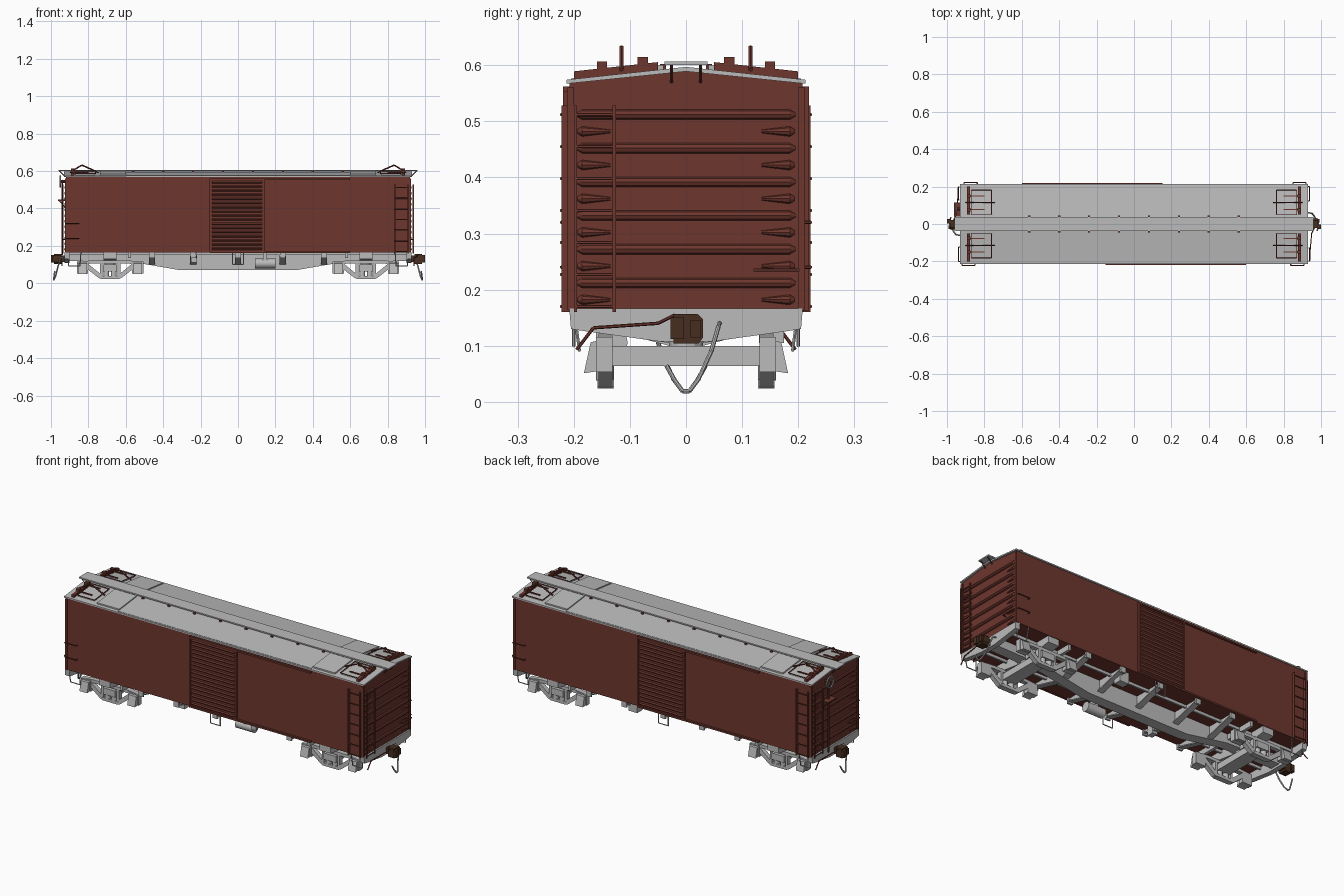
import bpy, bmesh, math
from mathutils import Vector, Matrix

if "Cube" in bpy.data.objects:
    bpy.data.objects.remove(bpy.data.objects["Cube"])


def material(name, r, g, b):
    m = bpy.data.materials.new(name)
    m.diffuse_color = (r, g, b, 1)
    m.use_nodes = True
    m.node_tree.nodes["Principled BSDF"].inputs["Base Color"].default_value = m.diffuse_color
    return m


RED = material("oxide red", 0.155, 0.037, 0.027)
GREY = material("light grey", 0.5, 0.5, 0.5)
BROWN = material("rust brown", 0.062, 0.027, 0.014)

MIRX = Matrix.Diagonal((-1, 1, 1, 1))
MIRY = Matrix.Diagonal((1, -1, 1, 1))
COPIES = {"": [], "x": [MIRX], "y": [MIRY], "rot": [MIRX @ MIRY], "xy": [MIRX, MIRY, MIRX @ MIRY]}


class Part:
    """Collects primitives into one mesh, then repeats them by symmetry."""
    def __init__(self, name, mat):
        self.name, self.mat, self.bm = name, mat, bmesh.new()

    def prism(self, axis, pts, a, b):
        # axis x: points are (y, z); axis y: points are (x, z)
        put = (lambda p, t: (t, p[0], p[1])) if axis == "x" else (lambda p, t: (p[0], t, p[1]))
        lo = [self.bm.verts.new(put(p, a)) for p in pts]
        hi = [self.bm.verts.new(put(p, b)) for p in pts]
        self.bm.faces.new(lo)
        self.bm.faces.new(hi[::-1])
        for i in range(len(pts)):
            j = (i + 1) % len(pts)
            self.bm.faces.new((lo[i], hi[i], hi[j], lo[j]))

    def box(self, x0, x1, y0, y1, z0, z1):
        self.prism("x", [(y0, z0), (y1, z0), (y1, z1), (y0, z1)], x0, x1)

    def cone(self, p, q, r0, r1, n=8):
        p, q = Vector(p), Vector(q)
        d = q - p
        m = Matrix.Translation((p + q) / 2) @ d.to_track_quat("Z", "Y").to_matrix().to_4x4()
        bmesh.ops.create_cone(self.bm, cap_ends=True, segments=n, radius1=r0, radius2=r1,
                              depth=d.length, matrix=m)

    def rod(self, pts, r=0.003, n=6):
        for p, q in zip(pts, pts[1:]):
            self.cone(p, q, r, r, n)

    def done(self, sym="", smooth=False):
        src = self.bm.copy()
        for mat in COPIES[sym]:
            c = src.copy()
            c.transform(mat)
            tmp = bpy.data.meshes.new("tmp")
            c.to_mesh(tmp)
            self.bm.from_mesh(tmp)
            bpy.data.meshes.remove(tmp)
        bmesh.ops.recalc_face_normals(self.bm, faces=self.bm.faces)
        me = bpy.data.meshes.new(self.name)
        self.bm.to_mesh(me)
        me.materials.append(self.mat)
        ob = bpy.data.objects.new(self.name, me)
        bpy.context.collection.objects.link(ob)
        if smooth:
            me.shade_smooth()
            me.set_sharp_from_angle(angle=math.radians(40))


def roof_z(y):
    return 0.597 - 0.11 * abs(y)


def slab(part, x0, x1, y0, y1, lo, hi):
    # plate lying on the roof slope
    part.prism("x", [(y0, roof_z(y0) + lo), (y1, roof_z(y1) + lo),
                     (y1, roof_z(y1) + hi), (y0, roof_z(y0) + hi)], x0, x1)


# Car body and roof
p = Part("body", RED)
p.prism("x", [(-.208, .165), (.208, .165), (.208, .571), (0, .592), (-.208, .571)], -.92, .92)
p.done()
p = Part("roof", GREY)
p.prism("x", [(-.213, .567), (-.213, .574), (0, .597), (.213, .574), (.213, .567), (0, .589)], -.93, .93)
p.done()
p = Part("roof_panels", GREY)
slab(p, -.6, .6, .04, .205, -.002, .002)
for s in (-1, 1):
    slab(p, min(s * .6, s * .737), max(s * .6, s * .737), .04, .195, -.002, .008)
p.done("y")
p = Part("running_board", GREY)
p.box(-.96, .96, -.038, .038, .6, .607)
p.done()
p = Part("running_board_brackets", RED)
for x in (.08, .24, .4, .56):
    p.box(x - .006, x + .006, .036, .046, .59, .602)
p.rod([(.955, .026, .602), (.925, .026, .57)])
p.done("xy")

# Roof hatches and their latch gear
p = Part("hatch_lids", GREY)
slab(p, .765, .868, .055, .178, -.002, .007)
p.done("xy")
p = Part("hatch_gear", RED)
slab(p, .876, .892, .05, .2, -.002, .014)
for y in (.077, .15):
    z = roof_z(y)
    p.box(.874, .894, y - .009, y + .009, z, z + .026)
    p.box(.8, .88, y - .003, y + .003, z + .008, z + .014)
ring = [(x, y, roof_z(y) + .009) for x, y in ((.762, .052), (.87, .052), (.87, .182), (.762, .182), (.762, .052))]
p.rod(ring, .0025)
p.rod([(.9, .115, .592), (.835, .115, .632), (.745, .115, .592)], .004)
p.done("xy")

# Corrugated ends: long ribs and tapered darts between them
p = Part("end_ribs", RED)
for i in range(6):
    z = .512 - .06 * i
    p.cone((.92, -.185, z), (.92, .185, z), .009, .009)
    for s in (-1, 1):
        p.cone((.92, s * .185, z), (.92, s * .195, z), .009, .003)
        p.cone((.92, s * .185, z - .03), (.92, s * .135, z - .03), .009, .003)
        p.cone((.92, s * .185, z - .03), (.92, s * .193, z - .03), .009, .004)
p.done("x", True)
p = Part("corner_posts", RED)
p.box(.912, .926, .2, .212, .165, .56)
p.done("xy")

# Ladders and grab irons
p = Part("ladders", RED)
for y in (-.197, -.128):
    p.box(.934, .94, y - .003, y + .003, .16, .528)
for x in (.838, .908):
    p.box(x - .003, x + .003, -.222, -.208, .16, .528)
for i in range(7):
    z = .512 - .057 * i
    p.rod([(.938, -.197, z), (.938, -.128, z)])
    p.rod([(.838, -.222, z), (.908, -.222, z)])
p.done("rot")
p = Part("grab_irons", RED)
for z in (.24, .32):
    p.rod([(-.92, -.205, z), (-.92, -.222, z), (-.85, -.222, z), (-.85, -.205, z)])
p.rod([(.92, .122, .235), (.938, .122, .235), (.938, .2, .235), (.92, .2, .235)])
p.done("rot")

# Sliding doors with tracks
p = Part("side_doors", RED)
p.box(-.15, .14, -.214, -.206, .168, .56)
for i in range(17):
    z = .185 + i * .0222
    p.prism("x", [(-.213, z - .007), (-.219, z), (-.213, z + .007)], -.138, .128)
for x in (-.147, .137):
    p.box(x - .005, x + .005, -.219, -.207, .168, .56)
p.done("rot")
p = Part("door_tracks", RED)
p.box(-.15, .6, -.219, -.206, .552, .562)
p.box(-.15, .6, -.219, -.206, .163, .172)
p.done("rot")

# Underframe
p = Part("centre_sill", GREY)
p.prism("y", [(-.91, .165), (.91, .165), (.91, .12), (.57, .115), (.31, .07),
              (-.31, .07), (-.57, .115), (-.91, .12)], -.03, .03)
p.done()
p = Part("crossbearers", GREY)
for x in (-.46, -.24, 0, .24, .46):
    p.prism("x", [(.03, .166), (.2, .166), (.2, .145), (.03, .1)], x - .005, x + .005)
    p.prism("x", [(.03, .106), (.2, .151), (.2, .145), (.03, .1)], x - .017, x + .017)
    p.box(x - .015, x + .015, .195, .206, .135, .166)
for x in (-.58, .58):
    p.box(x - .008, x + .008, .03, .204, .135, .166)
p.done("y")
p = Part("body_bolsters", GREY)
p.prism("x", [(.03, .166), (.205, .166), (.205, .13), (.17, .125), (.03, .105)], .65, .718)
p.done("xy")
p = Part("end_sills", GREY)
p.prism("x", [(-.208, .166), (.208, .166), (.205, .13), (.18, .126), (.05, .108),
              (-.05, .108), (-.18, .126), (-.205, .13)], .9, .928)
p.done("x")
p = Part("stringers", GREY)
p.box(-.9, .9, .108, .118, .15, .166)
p.done("y")
p = Part("air_tank", GREY)
p.rod([(.09, -.13, .106), (.2, -.13, .106)], .026, 16)
p.box(.135, .155, -.15, -.11, .12, .166)
p.done("", True)
p = Part("brake_valves", GREY)
p.box(.18, .235, .13, .175, .105, .166)
p.box(-.25, -.22, -.16, -.12, .11, .166)
p.done()

# Trucks: open side frames, journal boxes, springs, cross beam
T = .684
p = Part("truck_frames", GREY)
p.prism("y", [(T - .17, .1), (T - .1, .105), (T + .1, .105), (T + .17, .1), (T + .175, .115),
              (T + .1, .122), (T - .1, .122), (T - .175, .115)], .131, .156)
p.box(T - .05, T + .05, .128, .158, .024, .04)
for s in (-1, 1):
    p.prism("y", [(T + s * .045, .024), (T + s * .06, .028), (T + s * .14, .09),
                  (T + s * .12, .106), (T + s * .045, .045)], .131, .156)
    p.box(T + s * .048 - .007, T + s * .048 + .007, .131, .156, .03, .115)
    x = T + s * .148
    p.box(x - .03, x + .03, .131, .16, .053, .116)
    p.prism("x", [(.155, .055), (.182, .051), (.17, .106), (.155, .11)], x - .024, x + .024)
p.done("xy")
p = Part("truck_springs", GREY)
for s in (-1, 1):
    p.rod([(T + s * .02, .144, .038), (T + s * .02, .144, .068)], .016, 10)
p.done("xy", True)
p = Part("truck_bolsters", GREY)
p.box(T - .038, T + .038, -.165, .165, .064, .1)
p.rod([(T, 0, .095), (T, 0, .12)], .03, 12)
p.done("x")

# Couplers, hoses and uncoupling levers
p = Part("couplers", BROWN)
p.box(.9, .95, -.016, .016, .115, .148)
p.prism("x", [(-.022, .104), (.022, .104), (.03, .114), (.03, .148), (.02, .157), (-.022, .157)], .945, .985)
p.box(.98, 1.0, -.028, -.004, .112, .15)
p.box(.98, .993, .008, .026, .114, .146)
p.done("rot")
p = Part("air_hoses", GREY)
p.rod([(.93, .06, .14), (.95, .058, .135), (.962, .045, .09), (.975, .022, .04), (.985, .006, .019),
       (.986, -.006, .019), (.983, -.02, .038), (.98, -.035, .065)], .004, 8)
p.done("rot", True)
p = Part("uncoupling_levers", RED)
p.rod([(.965, -.02, .155), (.95, -.05, .14), (.94, -.165, .132), (.94, -.195, .093)])
p.done("rot")

# Corner steps and steps under the doors
p = Part("corner_steps", GREY)
p.rod([(.84, .2, .166), (.845, .19, .092), (.905, .19, .092), (.91, .2, .166)])
p.done("xy")
p = Part("door_steps", GREY)
p.rod([(-.03, .2, .166), (-.03, .2, .1), (.03, .2, .1), (.03, .2, .166)])
p.done("y")

# Hand brake on the left end
p = Part("brake_wheel", GREY)
ring = [(-.95, .08 + .03 * math.cos(a), .545 + .03 * math.sin(a))
        for a in (i * math.pi / 8 for i in range(17))]
p.rod(ring, .004)
for i in (0, 2, 4, 6):
    p.rod([ring[i], ring[i + 8]], .002)
p.done()
p = Part("brake_gear", RED)
p.rod([(-.94, .08, .15), (-.94, .08, .545)], .004)
p.rod([(-.92, .08, .545), (-.955, .08, .545)], .008, 8)
p.box(-.962, -.92, .04, .115, .44, .447)
for y in (.05, .105):
    p.rod([(-.955, y, .442), (-.92, y, .4)])
p.done()
